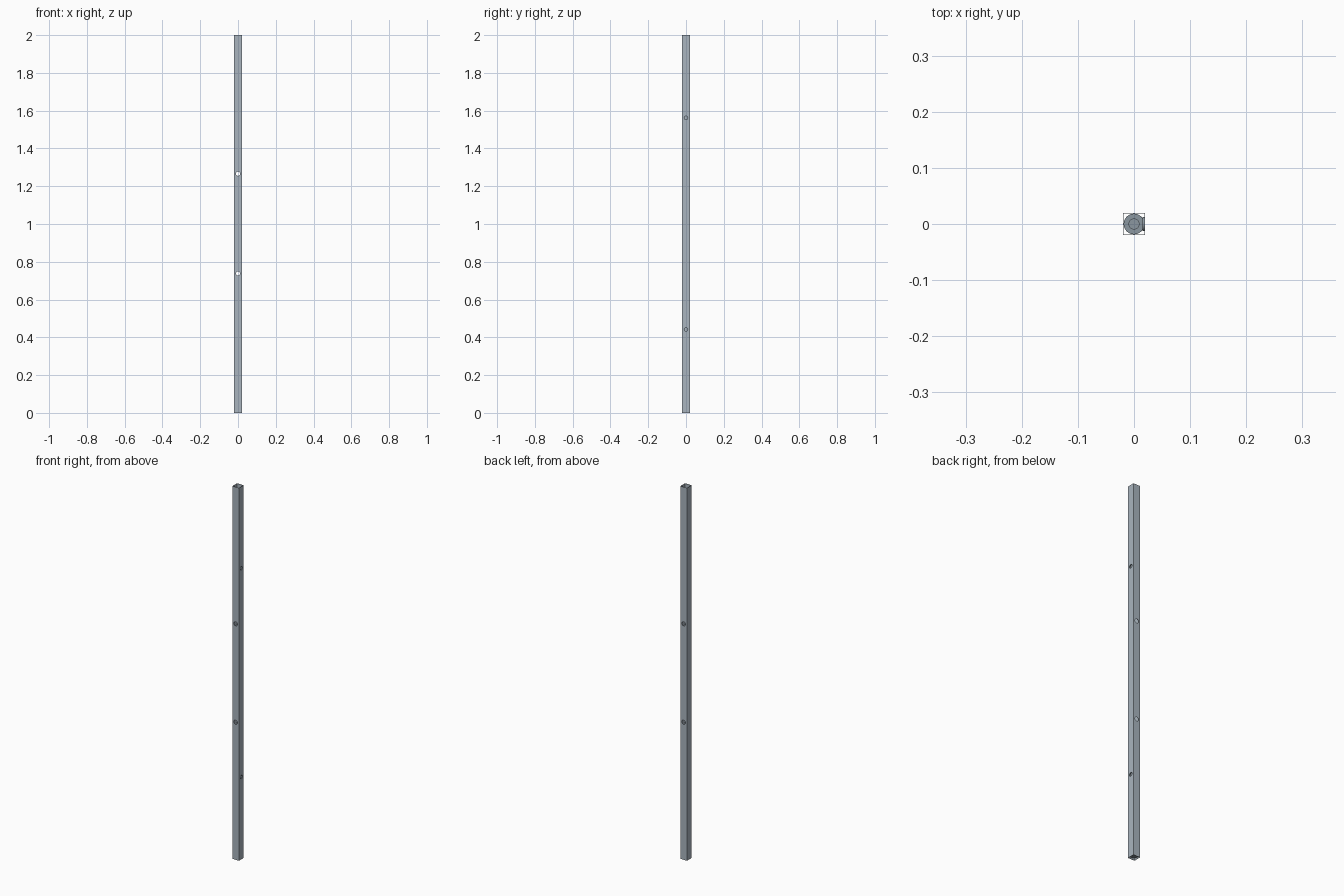
import bpy, math

if "Cube" in bpy.data.objects:
    bpy.data.objects.remove(bpy.data.objects["Cube"])

W, H, WALL = 0.04, 2.0, 0.0015
R = 0.0108          # through holes
RS = 0.0125         # side holes


def material(name, rgb):
    m = bpy.data.materials.new(name)
    m.diffuse_color = (*rgb, 1)
    m.use_nodes = True
    m.node_tree.nodes["Principled BSDF"].inputs["Base Color"].default_value = m.diffuse_color
    return m


STEEL = material("blue_grey_steel", (0.40, 0.46, 0.52))
DARK = material("dark_steel", (0.26, 0.31, 0.35))


def box(name, sx, sy, sz, z):
    bpy.ops.mesh.primitive_cube_add(size=1, location=(0, 0, z))
    o = bpy.context.object
    o.name = name
    o.scale = (sx, sy, sz)
    bpy.ops.object.transform_apply(location=False, rotation=False, scale=True)
    o.data.materials.append(STEEL)
    return o


def cylinder(name, r, depth, loc, rot=(0, 0, 0), mat=STEEL):
    bpy.ops.mesh.primitive_cylinder_add(vertices=32, radius=r, depth=depth,
                                        location=loc, rotation=rot)
    o = bpy.context.object
    o.name = name
    o.data.materials.append(mat)
    return o


def cut(target, cutter):
    cutter.hide_render = True
    m = target.modifiers.new("cut", 'BOOLEAN')
    m.operation = 'DIFFERENCE'
    m.solver = 'EXACT'
    m.object = cutter
    bpy.context.view_layer.objects.active = target
    bpy.ops.object.modifier_apply(modifier=m.name)
    bpy.data.objects.remove(cutter, do_unlink=True)


def lathe(name, profile, loc, rot=(0, 0, 0), n=32):
    # closed ring from a radius/height profile
    verts, faces, k = [], [], len(profile)
    for i in range(n):
        a = 2 * math.pi * i / n
        verts += [(r * math.cos(a), r * math.sin(a), z) for r, z in profile]
    for i in range(n):
        j = (i + 1) % n
        for p in range(k):
            q = (p + 1) % k
            faces.append((i * k + p, j * k + p, j * k + q, i * k + q))
    me = bpy.data.meshes.new(name)
    me.from_pydata(verts, [], faces)
    me.materials.append(DARK)
    o = bpy.data.objects.new(name, me)
    bpy.context.collection.objects.link(o)
    o.location, o.rotation_euler = loc, rot
    bpy.ops.object.select_all(action='DESELECT')
    o.select_set(True)
    bpy.context.view_layer.objects.active = o
    bpy.ops.object.shade_smooth_by_angle()
    return o


# hollow square tube
tube = box("square_tube", W, W, H, H / 2)
cut(tube, box("bore", W - 2 * WALL, W - 2 * WALL, H + 0.2, H / 2))

# through holes, front to back
for z in (0.738, 1.266):
    cut(tube, cylinder("through_hole", R, 0.1, (0, 0, z), (math.pi / 2, 0, 0)))

# holes in the right wall only, each with a threaded bush behind it
for z in (0.442, 1.562):
    cut(tube, cylinder("side_hole", RS, 0.02, (W / 2, 0, z), (0, math.pi / 2, 0)))
    lathe("side_bush", [(0.009, 0), (RS, 0), (RS, 0.005), (0.009, 0.005)],
          (W / 2 - 0.005, 0, z), (0, math.pi / 2, 0))

# round plug recessed in the lower end, with a stepped centre
lathe("end_plug", [(0.009, 0), (0.0184, 0), (0.0184, 0.012), (0.009, 0.012)],
      (0, 0, 0.008))
cylinder("plug_core", 0.009, 0.006, (0, 0, 0.013), mat=DARK)
